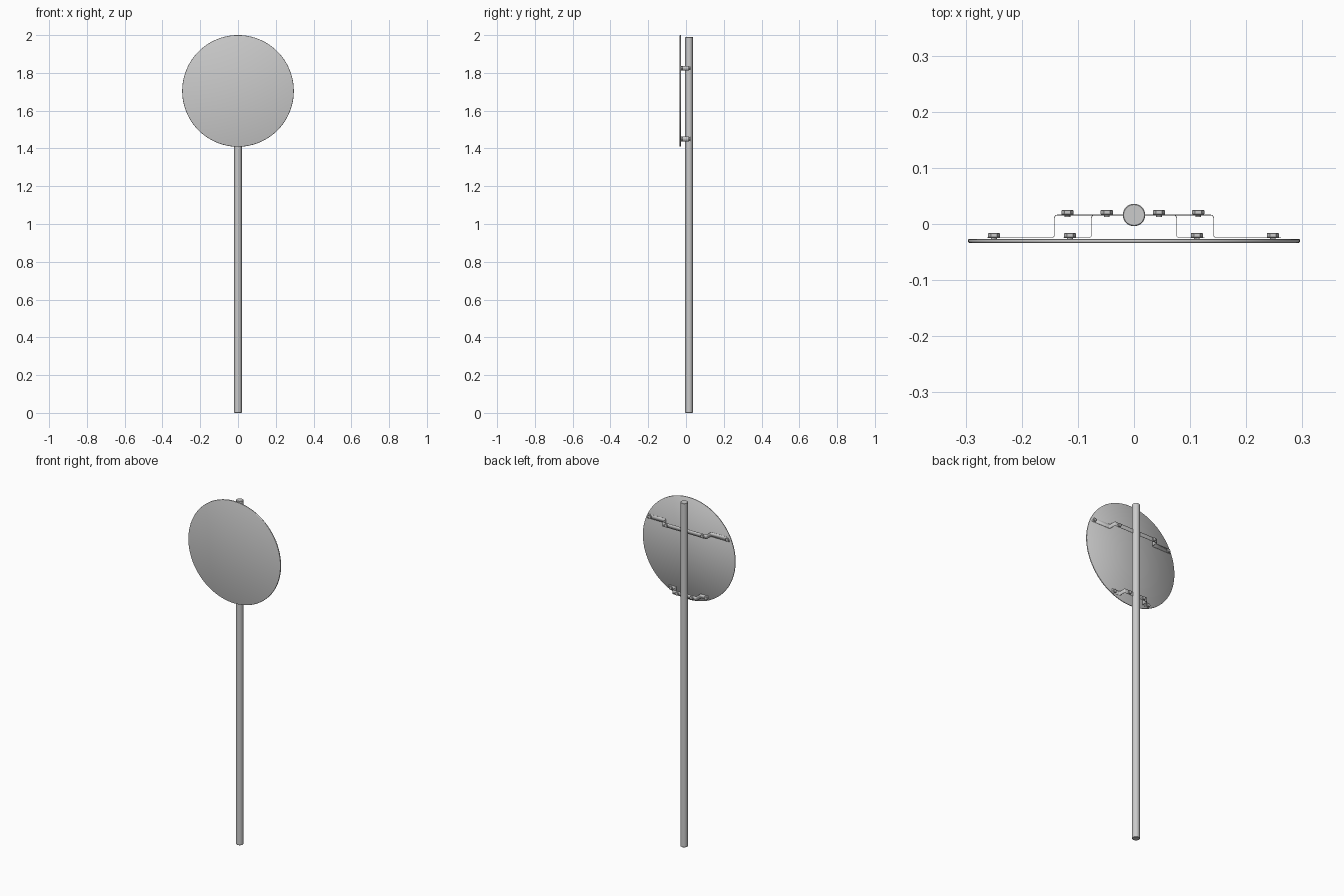
import bpy, bmesh, math
from mathutils import Matrix

if "Cube" in bpy.data.objects:
    bpy.data.objects.remove(bpy.data.objects["Cube"])


def finish(bm, name, angle=35):
    bmesh.ops.recalc_face_normals(bm, faces=bm.faces)
    me = bpy.data.meshes.new(name)
    bm.to_mesh(me)
    bm.free()
    ob = bpy.data.objects.new(name, me)
    bpy.context.collection.objects.link(ob)
    bpy.ops.object.select_all(action='DESELECT')
    ob.select_set(True)
    bpy.context.view_layer.objects.active = ob
    bpy.ops.object.shade_smooth_by_angle(angle=math.radians(angle))
    return ob


def lathe(bm, profile, sides, matrix):
    """Solid of revolution about local z from (radius, height) points."""
    rings = []
    for r, h in profile:
        rings.append([bm.verts.new(matrix @ Matrix.Rotation(2 * math.pi * i / sides, 4, 'Z')
                                   @ Matrix.Translation((r, 0, h)).translation)
                      for i in range(sides)])
    for a, b in zip(rings, rings[1:]):
        for i in range(sides):
            j = (i + 1) % sides
            bm.faces.new((a[i], a[j], b[j], b[i]))
    bm.faces.new(rings[0])
    bm.faces.new(rings[-1])


def facing_back(x, y, z):
    """Local z axis turned to +y."""
    return Matrix.Translation((x, y, z)) @ Matrix.Rotation(-math.pi / 2, 4, 'X')


def rounded(points, r, steps=3):
    """Fillet the inner corners of an open right-angled path."""
    out = [points[0]]
    for p, c, n in zip(points, points[1:], points[2:]):
        def toward(q):
            d = math.dist(c, q)
            return [c[k] + (q[k] - c[k]) * r / d for k in (0, 1)]
        a, b = toward(p), toward(n)
        centre = [a[k] + b[k] - c[k] for k in (0, 1)]
        for i in range(steps + 1):
            t = i / steps * math.pi / 2
            out.append([centre[k] + (a[k] - centre[k]) * math.cos(t)
                        + (b[k] - centre[k]) * math.sin(t) for k in (0, 1)])
    return out + [points[-1]]


# Pole
bm = bmesh.new()
lathe(bm, [(0.0185, 0), (0.02, 0.0015), (0.02, 1.9885), (0.0185, 1.99)], 32,
      Matrix.Translation((0, 0.016, 0)))
finish(bm, "pole")

# Round sign plate with softened rim
bm = bmesh.new()
lathe(bm, [(0.2925, 0), (0.2945, 0.0008), (0.2955, 0.0025), (0.2955, 0.006), (0.2945, 0.007)],
      96, facing_back(0, -0.034, 1.7045))
finish(bm, "sign_plate", 60)


def bracket(name, z, half, end):
    """Thin bent strap: raised bridge through the pole, flanges on the plate."""
    side = [(end, -0.0248), (half, -0.0248), (half, 0.016), (0, 0.016)]
    path = rounded(side, 0.005)
    path = path + [(-x, y) for x, y in reversed(path[:-1])]
    bm = bmesh.new()
    low = [bm.verts.new((x, y, z - 0.0125)) for x, y in path]
    top = [bm.verts.new((x, y, z + 0.0125)) for x, y in path]
    for i in range(len(path) - 1):
        bm.faces.new((low[i], low[i + 1], top[i + 1], top[i]))
    ob = finish(bm, name)
    mod = ob.modifiers.new("thickness", 'SOLIDIFY')
    mod.thickness = 0.001
    mod.offset = 0


def bolt(name, x, y, z):
    """Hex head with a short shank through the strap."""
    bm = bmesh.new()
    lathe(bm, [(0.0095, 0), (0.0108, 0.001), (0.0108, 0.0075), (0.0095, 0.0085)], 6,
          facing_back(x, y, z))
    lathe(bm, [(0.005, -0.004), (0.005, 0.001)], 16, facing_back(x, y, z))
    finish(bm, name, 30)


# Brackets and their bolts: z, bridge half width, flange end, bridge bolt, flange bolt
for label, z, half, end, xb, xf in (("upper", 1.825, 0.142, 0.262, 0.1165, 0.2485),
                                    ("lower", 1.45, 0.076, 0.126, 0.0465, 0.113)):
    bracket(label + "_bracket", z, half, end)
    for s, side in ((-1, "left"), (1, "right")):
        bolt(f"{label}_bridge_bolt_{side}", s * xb - 0.002, 0.0165, z)
        bolt(f"{label}_flange_bolt_{side}", s * xf - 0.001, -0.0245, z)
